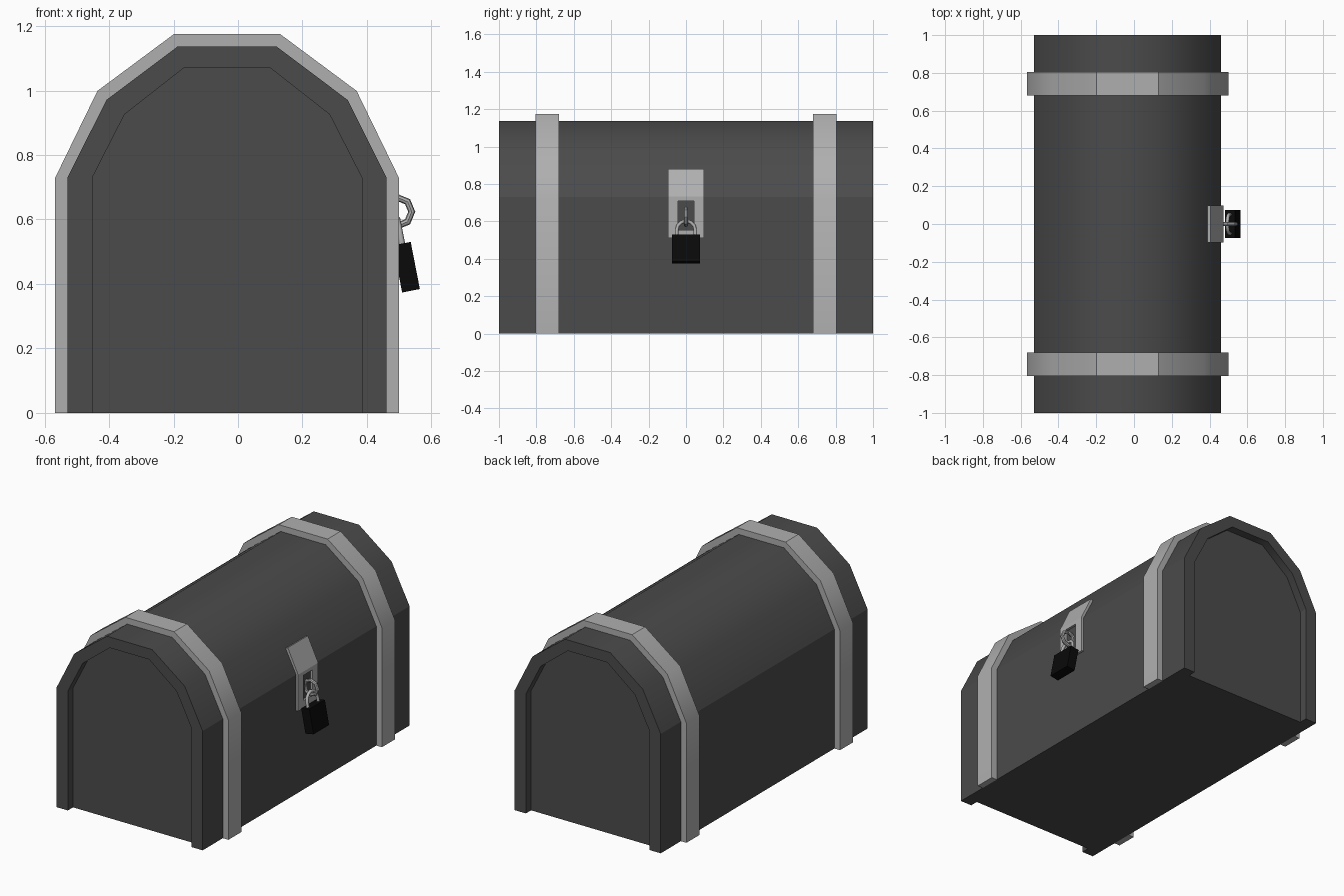
import bpy, bmesh, math
from mathutils import Vector

if "Cube" in bpy.data.objects:
    bpy.data.objects.remove(bpy.data.objects["Cube"])

CX = -0.034  # symmetry line of the chest section


def material(name, v):
    m = bpy.data.materials.new(name)
    m.diffuse_color = (v, v, v, 1)
    m.use_nodes = True
    m.node_tree.nodes["Principled BSDF"].inputs["Base Color"].default_value = m.diffuse_color
    return m


DARK = material("dark_wood", 0.07)
METAL = material("light_metal", 0.43)
BLACK = material("black_iron", 0.003)


def arch(half, shoulder, top):
    """Open arched section: legs, shoulders at z 0.73, two facets, flat top."""
    right = [(half, 0), (half, 0.73), shoulder, top]
    return [(CX - x, z) for x, z in right] + [(CX + x, z) for x, z in reversed(right)]


def finish(name, bm, mat, smooth=None):
    bmesh.ops.recalc_face_normals(bm, faces=bm.faces)
    me = bpy.data.meshes.new(name)
    bm.to_mesh(me)
    bm.free()
    ob = bpy.data.objects.new(name, me)
    bpy.context.collection.objects.link(ob)
    if mat:
        me.materials.append(mat)
    if smooth:
        bpy.ops.object.select_all(action='DESELECT')
        ob.select_set(True)
        bpy.context.view_layer.objects.active = ob
        bpy.ops.object.shade_smooth_by_angle(angle=math.radians(smooth))
    return ob


def prism(name, section, y0, y1, mat, smooth=None):
    bm = bmesh.new()
    a = [bm.verts.new((x, y0, z)) for x, z in section]
    b = [bm.verts.new((x, y1, z)) for x, z in section]
    bm.faces.new(a)
    bm.faces.new(b)
    n = len(a)
    for i in range(n):
        j = (i + 1) % n
        bm.faces.new((a[i], a[j], b[j], b[i]))
    return finish(name, bm, mat, smooth)


outer = arch(0.495, (0.374, 0.971), (0.153, 1.137))
inner = arch(0.418, (0.318, 0.926), (0.133, 1.071))
strap = arch(0.533, (0.402, 0.999), (0.165, 1.175))

# Chest body with recessed end panels
bm = bmesh.new()
rings = [[bm.verts.new((x, y, z)) for x, z in prof] for prof, y in
         [(inner, -0.95), (inner, -1), (outer, -1), (outer, 1), (inner, 1), (inner, 0.95)]]
for r, s in zip(rings, rings[1:]):
    for i in range(7):
        bm.faces.new((r[i], r[i + 1], s[i + 1], s[i]))
bm.faces.new(rings[0])
bm.faces.new(rings[-1])
bm.faces.new([r[0] for r in rings] + [r[-1] for r in reversed(rings)])
for e in bm.edges:  # lid seam stays sharp
    if all(abs(v.co.z - 0.73) < 0.001 for v in e.verts):
        e.smooth = False
finish("chest_body", bm, DARK, 45)

# Metal straps wrapped over the body
for name, y in (("front_strap", -0.742), ("back_strap", 0.742)):
    prism(name, strap + outer[::-1], y - 0.063, y + 0.063, METAL, 30)

# Bent hasp plate with a slot
plate = prism("hasp_plate", [(0.455, 0.51), (0.475, 0.51), (0.475, 0.733),
                             (0.405, 0.88), (0.385, 0.87), (0.455, 0.73)], -0.097, 0.097, METAL)
slot = prism("slot_cutter", [(0.40, 0.555), (0.52, 0.555), (0.52, 0.71), (0.40, 0.71)],
             -0.044, 0.044, None)
slot.hide_render = True
slot.hide_viewport = True
cut = plate.modifiers.new("slot", 'BOOLEAN')
cut.operation = 'DIFFERENCE'
cut.solver = 'EXACT'
cut.object = slot

# Staple ring through the slot
bpy.ops.mesh.primitive_torus_add(major_segments=8, minor_segments=8, major_radius=0.044,
                                 minor_radius=0.011, location=(0.495, 0, 0.624),
                                 rotation=(math.pi / 2, 0, 0))
staple = bpy.context.object
staple.name = "staple_ring"
staple.data.materials.append(METAL)

# Padlock block, hanging at a slight tilt
TILT = math.radians(-11)
bpy.ops.mesh.primitive_cube_add(size=1, location=(0.5225, 0, 0.452), rotation=(0, TILT, 0))
lock = bpy.context.object
lock.name = "padlock_body"
lock.scale = (0.056, 0.15, 0.149)
lock.data.materials.append(BLACK)

# Padlock shackle
path = [(-0.05, 0.06), (-0.05, 0.10)]
path += [(-0.05 * math.cos(math.pi * k / 6), 0.103 + 0.05 * math.sin(math.pi * k / 6))
         for k in range(1, 6)]
path += [(0.05, 0.10), (0.05, 0.06)]
cu = bpy.data.curves.new("padlock_shackle", 'CURVE')
cu.dimensions = '3D'
cu.bevel_depth = 0.01
cu.bevel_resolution = 1
sp = cu.splines.new('POLY')
sp.points.add(len(path) - 1)
for p, (y, z) in zip(sp.points, path):
    p.co = (0, y, z, 1)
cu.materials.append(METAL)
shackle = bpy.data.objects.new("padlock_shackle", cu)
bpy.context.collection.objects.link(shackle)
shackle.location = (0.5225, 0, 0.452)
shackle.rotation_euler = (0, TILT, 0)
